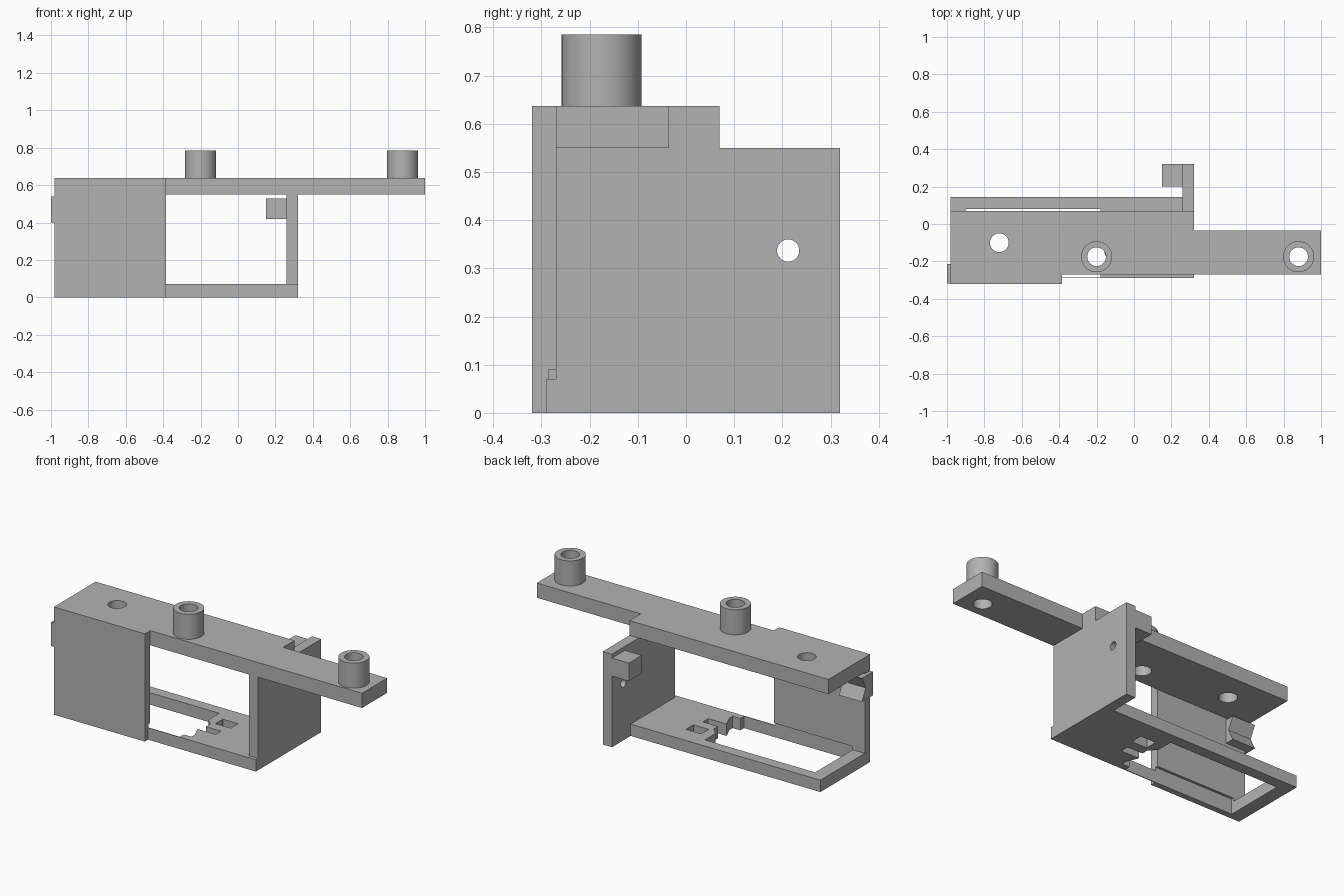
import bpy, bmesh, math
from mathutils import Matrix

cube = bpy.data.objects.get("Cube")
if cube:
    bpy.data.objects.remove(cube, do_unlink=True)

grey = bpy.data.materials.new("plain grey")
grey.use_nodes = True
grey.diffuse_color = (0.45, 0.45, 0.45, 1)
grey.node_tree.nodes["Principled BSDF"].inputs["Base Color"].default_value = grey.diffuse_color


def finish(name, bm):
    bmesh.ops.recalc_face_normals(bm, faces=bm.faces)
    mesh = bpy.data.meshes.new(name)
    bm.to_mesh(mesh)
    bm.free()
    mesh.materials.append(grey)
    obj = bpy.data.objects.new(name, mesh)
    bpy.context.scene.collection.objects.link(obj)
    return obj


def prism(name, points, low, high, axis="z"):
    """Extrude an outline: (x, y) along z, or (y, z) along x."""
    bm = bmesh.new()
    place = (lambda p: (*p, low)) if axis == "z" else (lambda p: (low, *p))
    face = bm.faces.new([bm.verts.new(place(p)) for p in points])
    new = bmesh.ops.extrude_face_region(bm, geom=[face])["geom"]
    step = high - low
    bmesh.ops.translate(bm, verts=[v for v in new if isinstance(v, bmesh.types.BMVert)],
                        vec=(0, 0, step) if axis == "z" else (step, 0, 0))
    return finish(name, bm)


def box(name, x, y, z):
    return prism(name, [(x[0], y[0]), (x[1], y[0]), (x[1], y[1]), (x[0], y[1])], *z)


def cylinder(name, centre, radius, depth, axis="z"):
    bm = bmesh.new()
    turn = Matrix.Rotation(math.pi / 2, 4, "Y") if axis == "x" else Matrix()
    bmesh.ops.create_cone(bm, cap_ends=True, segments=48, radius1=radius, radius2=radius,
                          depth=depth, matrix=Matrix.Translation(centre) @ turn)
    return finish(name, bm)


def cut(obj, *cutters):
    for cutter in cutters:
        cutter.hide_render = True
        mod = obj.modifiers.new("cut", "BOOLEAN")
        mod.operation, mod.solver, mod.object = "DIFFERENCE", "EXACT", cutter
    bpy.context.view_layer.update()
    graph = bpy.context.evaluated_depsgraph_get()
    mesh = bpy.data.meshes.new_from_object(obj.evaluated_get(graph))
    obj.modifiers.clear()
    obj.data = mesh
    for cutter in cutters:
        bpy.data.objects.remove(cutter, do_unlink=True)
    return obj


def opening():
    """Window in the base with a latch-shaped end."""
    return prism("opening_cutter", [
        (-.90, -.285), (-.18, -.285), (-.18, -.25), (-.13, -.25), (-.13, -.22),
        (-.16, -.15), (-.04, -.15), (-.04, -.10), (-.14, -.10), (-.14, -.06),
        (-.18, -.02), (-.18, .08), (-.90, .08)], -.1, .09)


# Top plate with its narrow arm and bolt holes
POSTS = [(-.20, -.175), (.88, -.175)]
top = prism("top_plate", [(-.98, -.27), (1, -.27), (1, -.035), (.32, -.035),
                          (.32, .07), (-.98, .07)], .55, .637)
cut(top, *[cylinder("bolt_cutter", (x, y, .6), .05, .4) for x, y in POSTS + [(-.72, -.10)]])

# Hollow posts
parts = [top]
for side, (x, y) in zip(("middle", "end"), POSTS):
    post = cylinder(side + "_post", (x, y, .711), .083, .148)
    parts.append(cut(post, cylinder("bore_cutter", (x, y, .711), .05, .4)))

# Base plate with window and slot
base = prism("base_plate", [(-.98, -.27), (-.385, -.27), (-.385, -.29), (.32, -.29),
                            (.32, .145), (-.98, .145)], 0, .07)
cut(base, opening(), box("slot_cutter", (-.12, -.02), (-.04, .03), (-.1, .2)))

# Front wall, thinned at the foot where the window meets it
wall = box("front_wall", (-.98, -.385), (-.32, -.27), (0, .637))
cut(wall, opening())

# Side wall with a wire hole and a catch block
side = box("side_wall", (.26, .32), (-.27, .32), (.07, .55))
cut(side, cylinder("wire_cutter", (.29, .212, .337), .023, .3, "x"))
box("side_wall_foot", (.26, .32), (.145, .32), (0, .07))
box("catch_block", (.15, .26), (.20, .32), (.42, .527))

# Notched clip on the end of the front wall
prism("notched_clip", [(-.27, .40), (-.215, .40), (-.25, .47), (-.215, .54), (-.27, .54)],
      -1, -.85, "x")
box("clip_root", (-1, -.98), (-.318, -.27), (.40, .54))

# Smooth round surfaces, keep edges crisp
bpy.ops.object.select_all(action="DESELECT")
for obj in parts + [side]:
    obj.select_set(True)
bpy.context.view_layer.objects.active = top
bpy.ops.object.shade_smooth_by_angle(angle=math.radians(30))
